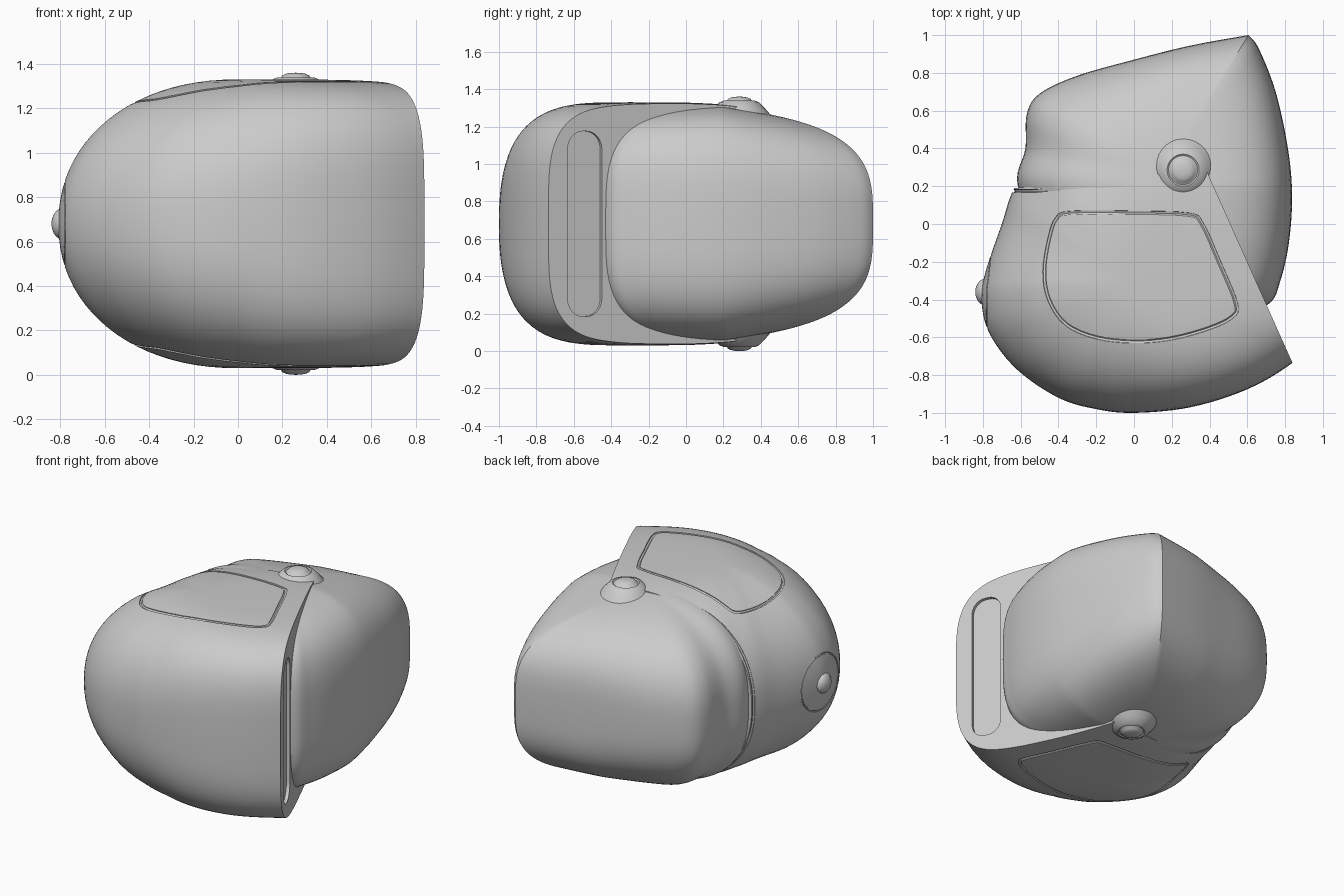
import bpy, bmesh
from math import sin, cos, pi, radians
from mathutils import Vector, Matrix
from mathutils.bvhtree import BVHTree

if "Cube" in bpy.data.objects:
    bpy.data.objects.remove(bpy.data.objects["Cube"])

MID = 0.68  # mirror plane height


def smooth_loop(pts, steps):
    """Closed Catmull-Rom loop; a point listed twice is a sharp corner."""
    out, n = [], len(pts)
    P = [Vector(p) for p in pts]
    for i in range(n):
        a, b, c, d = P[i - 1], P[i], P[(i + 1) % n], P[(i + 2) % n]
        if (c - b).length < 1e-6:
            continue
        for k in range(steps):
            t = k / steps
            out.append(0.5 * (2 * b + (c - a) * t + (2 * a - 5 * b + 4 * c - d) * t * t
                              + (3 * b - a - 3 * c + d) * t ** 3))
    return out


def inflate(outline, centre, height, power, rings=44):
    """Solid that bulges from an xy outline, superelliptic in z."""
    bm = bmesh.new()
    C, rows = Vector(centre), []
    for j in range(1, rings):
        t, row = pi * j / rings, []
        for p in outline:
            d = p - C
            n = power(d.x / d.length, d.y / d.length)
            q = C + d * sin(t) ** (2 / n)
            z = height(q.y) * abs(cos(t)) ** (2 / n) * (1 if cos(t) > 0 else -1)
            if abs(cos(t)) < 1e-6:
                z = 0
            row.append(bm.verts.new((q.x, q.y, MID + z)))
        rows.append(row)
    m = len(outline)
    for r0, r1 in zip(rows, rows[1:]):
        for i in range(m):
            bm.faces.new((r0[i], r0[(i + 1) % m], r1[(i + 1) % m], r1[i]))
    for row, s in ((rows[0], 1), (rows[-1], -1)):
        pole = bm.verts.new((C.x, C.y, MID + s * height(C.y)))
        for i in range(m):
            bm.faces.new((row[i], row[(i + 1) % m], pole))
    bmesh.ops.recalc_face_normals(bm, faces=bm.faces)
    return bm


def cut(bm, a, b):
    """Slice along the vertical plane a-b, keep the left side, cap it."""
    d = Vector((b[0] - a[0], b[1] - a[1], 0))
    bmesh.ops.bisect_plane(bm, geom=bm.verts[:] + bm.edges[:] + bm.faces[:], dist=1e-5,
                           plane_co=(a[0], a[1], 0), plane_no=(d.y, -d.x, 0), clear_outer=True)
    bmesh.ops.holes_fill(bm, edges=[e for e in bm.edges if e.is_boundary], sides=0)
    bmesh.ops.recalc_face_normals(bm, faces=bm.faces)


def to_object(name, bm):
    me = bpy.data.meshes.new(name)
    bm.to_mesh(me)
    ob = bpy.data.objects.new(name, me)
    bpy.context.collection.objects.link(ob)
    return ob


def shade(ob, angle=32):
    bpy.ops.object.select_all(action='DESELECT')
    ob.select_set(True)
    bpy.context.view_layer.objects.active = ob
    bpy.ops.object.shade_smooth_by_angle(angle=radians(angle))


def tube(name, pts, radius, cyclic):
    cu = bpy.data.curves.new(name, 'CURVE')
    cu.dimensions, cu.bevel_depth, cu.bevel_resolution = '3D', radius, 1
    cu.use_fill_caps = not cyclic
    sp = cu.splines.new('POLY')
    sp.points.add(len(pts) - 1)
    for s, p in zip(sp.points, pts):
        s.co = (*p, 1)
    sp.use_cyclic_u = cyclic
    tmp = bpy.data.objects.new(name, cu)
    bpy.context.collection.objects.link(tmp)
    me = bpy.data.meshes.new_from_object(tmp.evaluated_get(bpy.context.evaluated_depsgraph_get()))
    bpy.data.objects.remove(tmp)
    bm = bmesh.new()
    bm.from_mesh(me)
    bmesh.ops.remove_doubles(bm, verts=bm.verts, dist=1e-5)
    bmesh.ops.recalc_face_normals(bm, faces=bm.faces)
    return to_object(name, bm)


def lathe(name, profile, matrix, sides=32):
    bm = bmesh.new()
    vs = [bm.verts.new((r, 0, z)) for r, z in profile]
    es = [bm.edges.new(p) for p in zip(vs, vs[1:])]
    bmesh.ops.spin(bm, geom=vs + es, axis=(0, 0, 1), cent=(0, 0, 0), angle=2 * pi,
                   steps=sides, use_duplicate=False)
    bmesh.ops.remove_doubles(bm, verts=bm.verts, dist=1e-5)
    bm.transform(matrix)
    bmesh.ops.recalc_face_normals(bm, faces=bm.faces)
    ob = to_object(name, bm)
    shade(ob, 40)
    return ob


# Lower shell: rounded bowl sliced by the rim plane and the rear seam
RIM = ((0.838, -0.733), (0.43, 0.18))
SEAM = ((0.43, 0.29), (-0.63, 0.19))
low_pts = [(-0.63, 0.2), (-0.70, 0), (-0.785, -0.25), (-0.808, -0.4), (-0.765, -0.58), (-0.62, -0.77),
           (-0.4, -0.92), (-0.2, -0.98), (0, -1), (0.3, -0.97), (0.6, -0.875), (0.84, -0.735),
           (1.05, -0.55), (1.15, -0.2), (1.05, 0.3), (0.6, 0.7), (0, 0.75), (-0.45, 0.5)]
low = inflate(smooth_loop(low_pts, 6), (0, -0.3), lambda y: 0.65,
              lambda cx, cy: 3 - 0.85 * max(0, -cx) + 1.5 * max(0, cx) - 0.25 * max(0, -cy))
cut(low, *RIM)
cut(low, *SEAM)
tree = BVHTree.FromBMesh(low)
shell = to_object("lower_shell", low)
cutters = []

# Side panel grooves, top and bottom
panel = [(-0.41, 0.03), (-0.33, 0.06), (0, 0.06), (0.29, 0.05), (0.36, 0.0), (0.45, -0.2), (0.54, -0.42),
         (0.52, -0.49), (0.4, -0.55), (0.2, -0.605), (0, -0.622), (-0.2, -0.6), (-0.36, -0.53),
         (-0.45, -0.4), (-0.475, -0.25), (-0.45, -0.08)]
loop = [tree.ray_cast(Vector((p.x, p.y, 3)), Vector((0, 0, -1)))[0] for p in smooth_loop(panel, 4)]
cutters.append(tube("panel_groove", loop, 0.011, True))
cutters.append(tube("panel_groove", [(p.x, p.y, 2 * MID - p.z) for p in loop], 0.011, True))

# Round groove at the back
ring = [tree.ray_cast(Vector((-3, -0.36 + 0.19 * cos(a), MID + 0.19 * sin(a))), Vector((1, 0, 0)))[0]
        for a in (2 * pi * i / 48 for i in range(48))]
cutters.append(tube("back_ring_groove", ring, 0.006, True))

# Seam groove wrapping round the back
seam = []
for i in range(49):
    a = radians(99 + 162 * i / 48)
    p = Vector((0, 0.2, MID))
    for _ in range(3):
        y = 0.165 + 0.095 * (p.x + 0.63)
        p = tree.ray_cast(Vector((0, y, MID)), Vector((cos(a), 0, sin(a))))[0] or p
    seam.append(p)
cutters.append(tube("seam_groove", seam, 0.010, False))

# Slot in the rim face
u = Vector((RIM[1][0] - RIM[0][0], RIM[1][1] - RIM[0][1], 0)).normalized()
nrm = Vector((u.y, -u.x, 0))
base = Vector((*RIM[0], MID))
bm = bmesh.new()
prof = []
for k, (sx, sz) in enumerate(((1, 1), (-1, 1), (-1, -1), (1, -1))):
    for j in range(7):
        a = pi / 2 * (k + j / 6)
        prof.append((0.21 + sx * 0.012 + 0.088 * cos(a), sz * 0.40 + 0.095 * sin(a)))
f = bm.faces.new([bm.verts.new(base + u * s + Vector((0, 0, z)) - nrm * 0.022) for s, z in prof])
ext = bmesh.ops.extrude_face_region(bm, geom=[f])
bmesh.ops.translate(bm, vec=nrm * 0.08, verts=[v for v in ext['geom'] if isinstance(v, bmesh.types.BMVert)])
bmesh.ops.recalc_face_normals(bm, faces=bm.faces)
cutters.append(to_object("slot_cutter", bm))

for c in cutters:
    mod = shell.modifiers.new("cut", 'BOOLEAN')
    mod.operation, mod.object, mod.solver = 'DIFFERENCE', c, 'EXACT'
baked = bpy.data.meshes.new_from_object(shell.evaluated_get(bpy.context.evaluated_depsgraph_get()))
shell.modifiers.clear()
shell.data = baked
for c in cutters:
    bpy.data.objects.remove(c)
shade(shell)

# Upper cover with the sharp ridge at its far corner
up_pts = [(-0.575, 0.4), (-0.568, 0.58), (-0.5, 0.69), (-0.3, 0.785), (0, 0.87), (0.3, 0.945),
          (0.605, 1.0), (0.605, 1.0), (0.66, 0.93), (0.75, 0.7), (0.815, 0.4), (0.837, 0.15), (0.82, -0.1),
          (0.775, -0.3), (0.71, -0.425), (0.5, -0.48), (0, -0.4), (-0.45, -0.1), (-0.615, 0.2)]
up = inflate(smooth_loop(up_pts, 6), (0.15, 0.25), lambda y: 0.63 - 0.175 * max(0, y - 0.2),
             lambda cx, cy: 3.5 - 0.9 * max(0, -cx))
shade(to_object("upper_cover", up))

# Hinge bosses on both sides
boss = [(0.2, 0.54), (0.165, 0.585), (0.135, 0.62), (0.105, 0.65), (0.085, 0.658), (0.077, 0.652),
        (0.07, 0.655), (0.06, 0.668), (0.045, 0.675), (0.025, 0.679), (0, 0.68)]
for name, s in (("hinge_top", 1), ("hinge_bottom", -1)):
    lathe(name, boss, Matrix.Translation((0.26, 0.285, MID)) @ Matrix.Diagonal((1, 1, s, 1)))

# Button at the back
button = [(0.066, -0.05), (0.066, 0.006), (0.058, 0.018), (0.042, 0.03), (0.02, 0.038), (0, 0.04)]
lathe("back_button", button, Matrix.Translation((-0.80, -0.36, MID)) @ Matrix.Rotation(radians(-90), 4, 'Y'))
